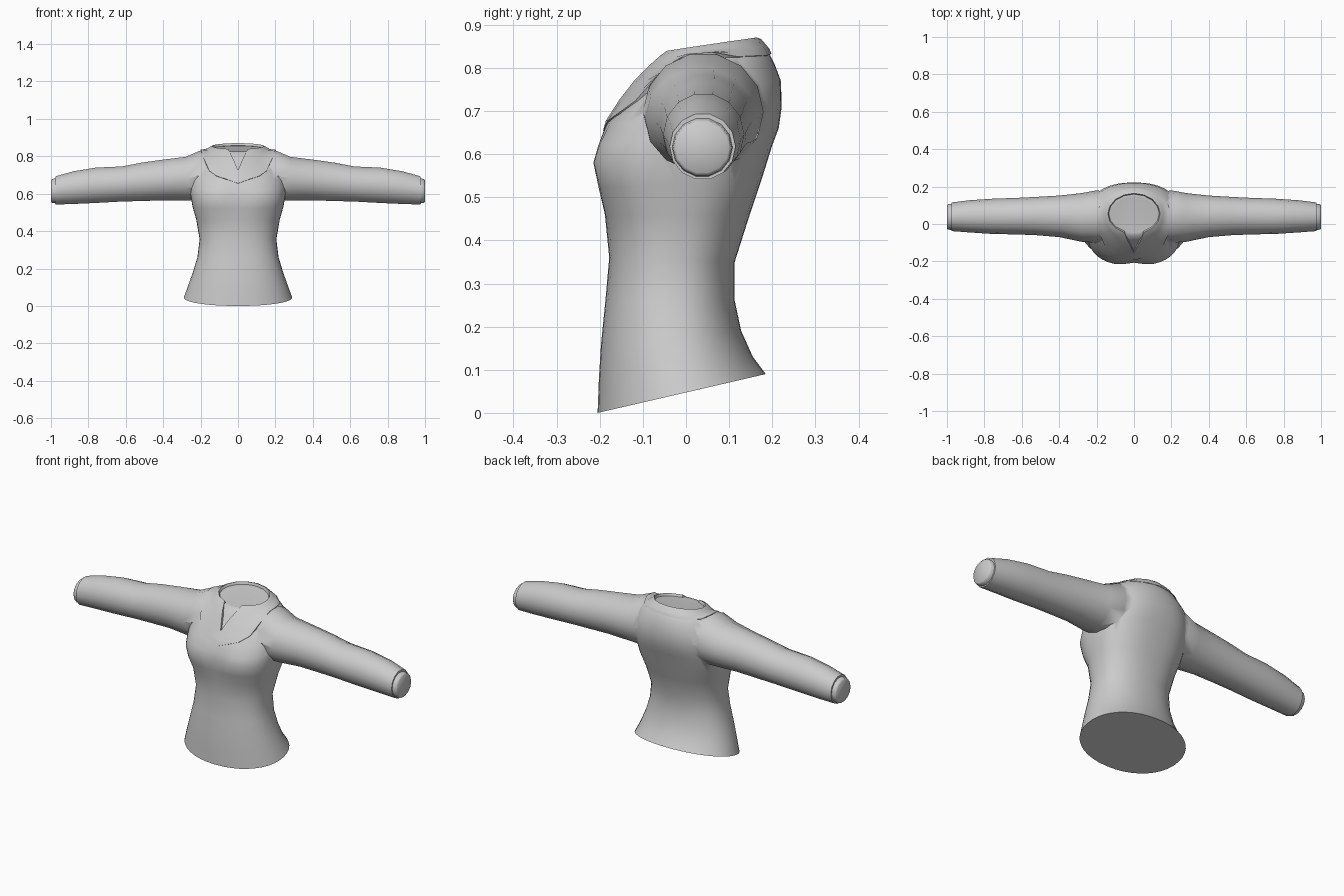
import bpy, bmesh, math
from mathutils import Vector
from mathutils.bvhtree import BVHTree

if "Cube" in bpy.data.objects:
    bpy.data.objects.remove(bpy.data.objects["Cube"])

cloth = bpy.data.materials.new("grey_cloth")
cloth.use_nodes = True
GREY = (0.6, 0.6, 0.6, 1)
cloth.diffuse_color = GREY
cloth.node_tree.nodes["Principled BSDF"].inputs["Base Color"].default_value = GREY


def loft(name, rings):
    """Skin a list of point rings and cap both ends."""
    bm = bmesh.new()
    loops = [[bm.verts.new(p) for p in ring] for ring in rings]
    n = len(loops[0])
    for a, b in zip(loops, loops[1:]):
        for i in range(n):
            j = (i + 1) % n
            bm.faces.new((a[i], a[j], b[j], b[i]))
    bm.faces.new(loops[0])
    bm.faces.new(loops[-1])
    return finish(name, bm)


def finish(name, bm):
    bmesh.ops.recalc_face_normals(bm, faces=bm.faces)
    mesh = bpy.data.meshes.new(name)
    bm.to_mesh(mesh)
    bm.free()
    mesh.materials.append(cloth)
    ob = bpy.data.objects.new(name, mesh)
    bpy.context.collection.objects.link(ob)
    return ob


def activate(ob):
    bpy.ops.object.select_all(action='DESELECT')
    ob.select_set(True)
    bpy.context.view_layer.objects.active = ob


def power(v, p):
    return math.copysign(abs(v) ** (2 / p), v)


# Torso: front z, back z, half width, front y, back y, squareness, chest dent
torso_rows = [
    (0, .09, .29, -.205, .185, 2.1, 0), (.08, .13, .268, -.202, .155, 2.1, 0),
    (.16, .19, .243, -.197, .128, 2.2, 0), (.26, .26, .217, -.187, .113, 2.3, 0),
    (.36, .35, .205, -.178, .113, 2.3, 0), (.46, .46, .223, -.188, .148, 2.4, 0),
    (.52, .54, .243, -.207, .175, 2.6, .008), (.58, .62, .255, -.222, .2, 2.6, .015),
    (.62, .66, .258, -.21, .215, 2.5, .012), (.67, .71, .255, -.185, .222, 2.4, 0),
    (.72, .77, .245, -.145, .22, 2.2, 0), (.76, .81, .225, -.115, .205, 2, 0),
    (.79, .84, .195, -.085, .19, 2, 0), (.825, .858, .145, -.062, .168, 2, 0),
    (.825, .855, .12, -.045, .145, 2, 0)]


def torso_ring(zf, zb, w, yf, yb, p, dent, n=40):
    pts = []
    for i in range(n):
        a = math.tau * i / n
        s = power(math.sin(a), p)
        x = w * power(math.cos(a), p)
        y = (yf + yb) / 2 + (yb - yf) / 2 * s
        if s < 0:
            y += dent * math.exp(-(x / .06) ** 2)
        pts.append((x, y, (zf + zb) / 2 + (zb - zf) / 2 * s))
    return pts


shirt = loft("shirt_body", [torso_ring(*r) for r in torso_rows])

# Sleeves: x, bottom z, top z, front y, back y; the last rows form the cuff
sleeve_rows = [
    (.08, .6, .82, -.06, .16), (.2, .56, .835, -.1, .18), (.28, .56, .8, -.095, .165),
    (.4, .562, .785, -.07, .152), (.52, .558, .768, -.06, .145),
    (.62, .556, .748, -.056, .14), (.76, .548, .742, -.053, .135),
    (.88, .543, .722, -.045, .127), (.975, .54, .695, -.038, .115),
    (.975, .547, .684, -.032, .108), (.994, .549, .68, -.03, .106),
    (1, .556, .672, -.024, .1)]


def sleeve_ring(side, x, zb, zt, yf, yb, n=14):
    return [(side * x, (yf + yb) / 2 + (yb - yf) / 2 * math.cos(math.tau * i / n),
             (zb + zt) / 2 + (zt - zb) / 2 * math.sin(math.tau * i / n)) for i in range(n)]


for side, name in ((1, "left_sleeve"), (-1, "right_sleeve")):
    sleeve = loft(name, [sleeve_ring(side, *r) for r in sleeve_rows])
    activate(shirt)
    mod = shirt.modifiers.new("join_sleeve", 'BOOLEAN')
    mod.operation = 'UNION'
    mod.object = sleeve
    bpy.ops.object.modifier_apply(modifier=mod.name)
    bpy.data.objects.remove(sleeve)
activate(shirt)
bpy.ops.object.shade_smooth_by_angle(angle=math.radians(60))

# Collar: matching half outlines seen from above, back centre to front centre
outer = [(0, .196), (.07, .188), (.13, .162), (.175, .12), (.2, .06), (.198, 0),
         (.182, -.06), (.155, -.115), (.115, -.155), (.06, -.18), (0, -.19)]
inner = [(0, .165), (.055, .156), (.1, .132), (.13, .095), (.14, .055), (.13, .015),
         (.1, -.02), (.052, -.045), (.036, -.08), (.018, -.115), (0, -.15)]
body = bmesh.new()
body.from_mesh(shirt.data)
tree = BVHTree.FromBMesh(body)
body.free()


def full(half):
    return half + [(-x, y) for x, y in half[-2:0:-1]]


def drape(x, y, lift):
    hit, normal, _, _ = tree.ray_cast(Vector((x, y, 2)), Vector((0, 0, -1)))
    return hit + Vector((0, normal.y * .5, 1)).normalized() * lift


bm = bmesh.new()
steps = 6
loops = []
for k in range(steps + 1):
    t = k / steps
    loops.append([bm.verts.new(drape(a[0] + (b[0] - a[0]) * t, a[1] + (b[1] - a[1]) * t,
                                     .005 + .008 * t))
                  for a, b in zip(full(outer), full(inner))])
for a, b in zip(loops, loops[1:]):
    for i in range(len(a)):
        j = (i + 1) % len(a)
        bm.faces.new((a[i], a[j], b[j], b[i]))
collar = finish("collar", bm)
if sum(p.normal.z for p in collar.data.polygons) < 0:
    collar.data.flip_normals()
solid = collar.modifiers.new("thickness", 'SOLIDIFY')
solid.thickness = .014
solid.offset = -1
activate(collar)
bpy.ops.object.modifier_apply(modifier=solid.name)
bpy.ops.object.shade_smooth_by_angle(angle=math.radians(45))
